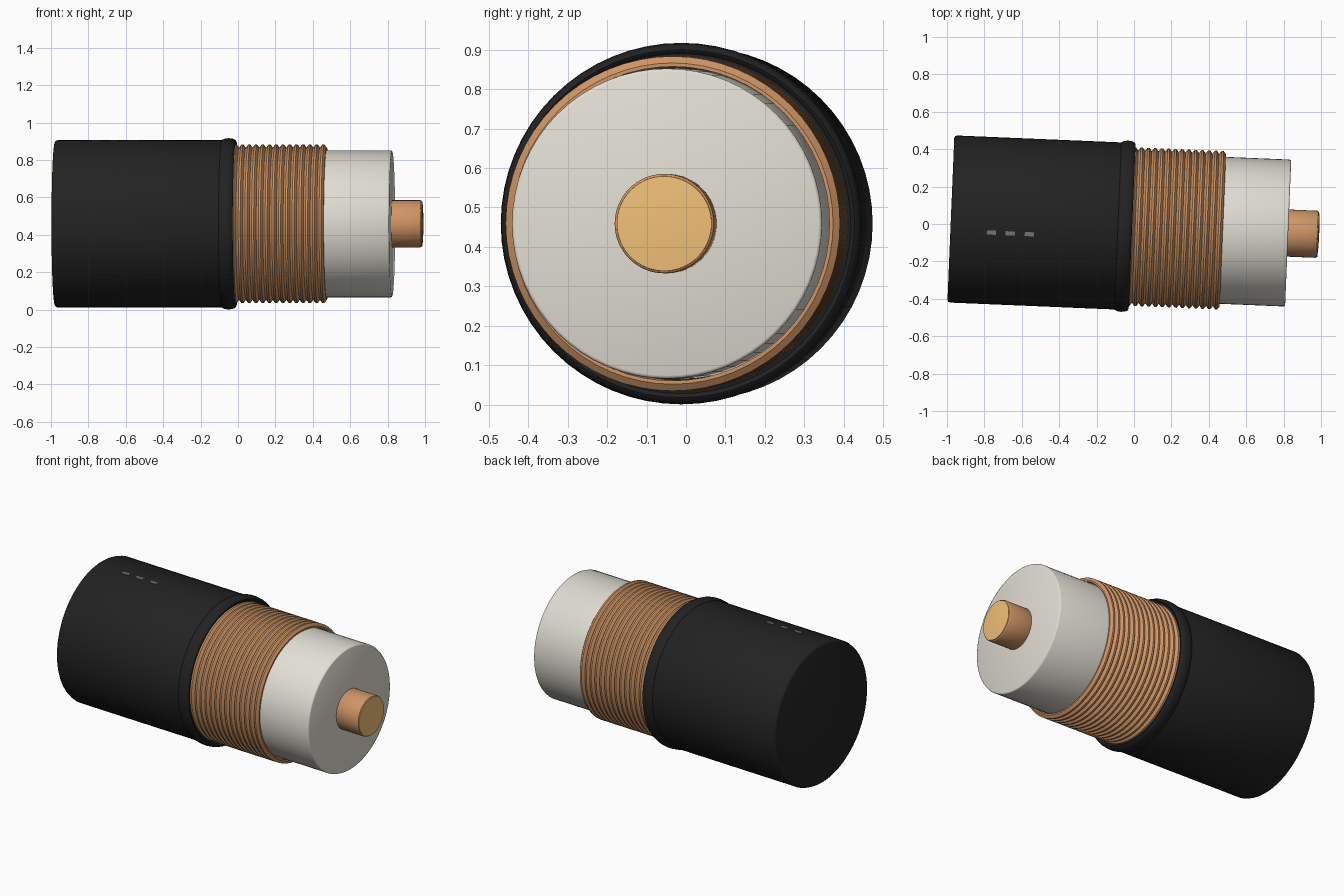
import bpy, bmesh, math
from mathutils import Vector

if "Cube" in bpy.data.objects:
    bpy.data.objects.remove(bpy.data.objects["Cube"])

TILT = math.radians(-2.4)          # cable lies slightly turned about z
ORIGIN = Vector((0.0, -0.014, 0.459))
SEG = 64


def material(name, rgb):
    m = bpy.data.materials.new(name)
    m.diffuse_color = (*rgb, 1)
    m.use_nodes = True
    m.node_tree.nodes["Principled BSDF"].inputs["Base Color"].default_value = m.diffuse_color
    return m


black = material("black_rubber", (0.016, 0.016, 0.016))
copper = material("copper", (0.62, 0.30, 0.13))
white = material("off_white", (0.76, 0.74, 0.66))
gold = material("bright_copper", (0.88, 0.53, 0.19))
grey = material("print_grey", (0.17, 0.17, 0.16))


def finish(bm, name, mat, angle=35):
    bmesh.ops.recalc_face_normals(bm, faces=bm.faces)
    me = bpy.data.meshes.new(name)
    bm.to_mesh(me)
    bm.free()
    me.materials.append(mat)
    ob = bpy.data.objects.new(name, me)
    bpy.context.collection.objects.link(ob)
    ob.location = ORIGIN
    ob.rotation_euler = (0, 0, TILT)
    bpy.ops.object.select_all(action='DESELECT')
    ob.select_set(True)
    bpy.context.view_layer.objects.active = ob
    bpy.ops.object.shade_smooth_by_angle(angle=math.radians(angle))
    return ob


def lathe(name, profile, mat, closed=False, angle=35):
    """Spin (along, radius) points about the cable axis; open ends get caps."""
    bm = bmesh.new()
    rings = []
    for s, r in profile:
        rings.append([bm.verts.new((s, r * math.cos(a), r * math.sin(a)))
                      for a in (2 * math.pi * i / SEG for i in range(SEG))])
    pairs = list(zip(rings, rings[1:]))
    if closed:
        pairs.append((rings[-1], rings[0]))
    for a, b in pairs:
        for i in range(SEG):
            j = (i + 1) % SEG
            bm.faces.new((a[i], a[j], b[j], b[i]))
    if not closed:
        bm.faces.new(rings[0])
        bm.faces.new(rings[-1])
    return finish(bm, name, mat, angle)


def rod(name, s0, s1, r, bevel, mat):
    return lathe(name, [(s0, r - bevel), (s0 + bevel * .3, r - bevel * .3), (s0 + bevel, r),
                        (s1 - bevel, r), (s1 - bevel * .3, r - bevel * .3), (s1, r - bevel)],
                 mat, angle=50)


# Outer jacket with its rolled lip
rod("outer_jacket", -0.98, -0.02, 0.447, 0.014, black)
lip = [(-0.05 + 0.04 * math.cos(a), 0.441 + 0.017 * math.sin(a))
       for a in (2 * math.pi * i / 12 for i in range(12))]
lathe("jacket_lip", lip, black, closed=True)

# Ribbed copper shield
COUNT, START, END = 14, -0.03, 0.475
pitch = (END - START) / COUNT
ribs = [(START, 0.398)]
for k in range(COUNT):
    s = START + k * pitch
    ribs += [(s, 0.407), (s + pitch * .35, 0.424), (s + pitch * .65, 0.424)]
ribs += [(END, 0.407), (END, 0.398)]
lathe("copper_shield", ribs, copper, closed=True, angle=30)

# Insulator and centre conductor
rod("insulator", -0.1, 0.825, 0.393, 0.008, white)
rod("centre_conductor", 0.8, 0.982, 0.126, 0.006, copper)
lathe("conductor_tip", [(0.975, 0.121), (0.986, 0.12), (0.989, 0.08), (0.991, 0.03)], gold)

# Three printed dashes on the top of the jacket
for n, s in enumerate((-0.76, -0.66, -0.557)):
    bm = bmesh.new()
    bmesh.ops.create_cube(bm, size=1)
    bmesh.ops.scale(bm, vec=(0.05, 0.022, 0.006), verts=bm.verts)
    bmesh.ops.translate(bm, vec=(s, -0.064, 0.4424), verts=bm.verts)
    finish(bm, f"print_dash_{n + 1}", grey)
